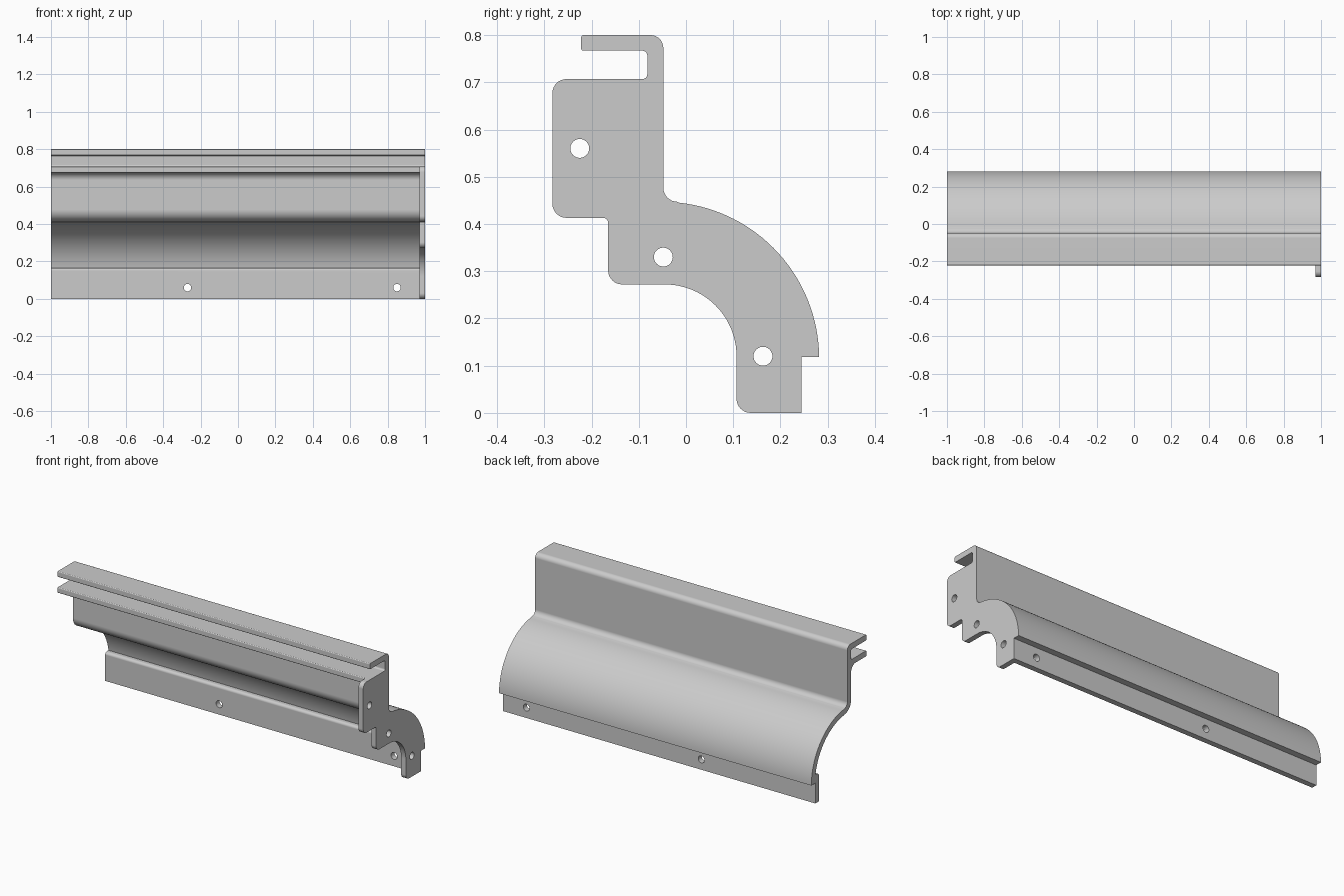
import bpy, bmesh, math
from mathutils import Vector

cube = bpy.data.objects.get("Cube")
if cube:
    bpy.data.objects.remove(cube)

grey = bpy.data.materials.new("plain grey")
grey.use_nodes = True
grey.diffuse_color = (0.6, 0.6, 0.6, 1)
grey.node_tree.nodes["Principled BSDF"].inputs["Base Color"].default_value = (0.6, 0.6, 0.6, 1)


def arc(y, z, r, a0, a1, n=32):
    """Points on an arc in the y-z plane, angles in degrees."""
    angles = [math.radians(a0 + (a1 - a0) * i / n) for i in range(n + 1)]
    return [(y + r * math.cos(a), z + r * math.sin(a)) for a in angles]


def fillet(y, z, r, start, end):
    """Rounded corner at (y, z); start and end are unit directions along its two sides."""
    p, s, e = Vector((y, z)), Vector(start), Vector(end)
    c = p + (s + e) * r
    steps = [math.pi / 2 * i / 8 for i in range(9)]
    return [tuple(c - e * r * math.cos(t) - s * r * math.sin(t)) for t in steps]


UP, DOWN, FRONT, BACK = (0, 1), (0, -1), (-1, 0), (1, 0)


def extrude(name, outline, x0, x1):
    bm = bmesh.new()
    face = bm.faces.new([bm.verts.new((x0, y, z)) for y, z in outline])
    grown = bmesh.ops.extrude_face_region(bm, geom=[face])["geom"]
    moved = [v for v in grown if isinstance(v, bmesh.types.BMVert)]
    bmesh.ops.translate(bm, verts=moved, vec=(x1 - x0, 0, 0))
    bmesh.ops.recalc_face_normals(bm, faces=bm.faces)
    mesh = bpy.data.meshes.new(name)
    bm.to_mesh(mesh)
    bm.free()
    obj = bpy.data.objects.new(name, mesh)
    bpy.context.collection.objects.link(obj)
    mesh.materials.append(grey)
    return obj


def drill(obj, location, rotation, radius=0.02):
    bpy.ops.mesh.primitive_cylinder_add(vertices=32, radius=radius, depth=0.2,
                                        location=location, rotation=rotation)
    cutter = bpy.context.object
    cutter.hide_render = True
    cutter.data.materials.append(grey)
    mod = obj.modifiers.new("hole", "BOOLEAN")
    mod.operation = "DIFFERENCE"
    mod.solver = "EXACT"
    mod.object = cutter
    bpy.context.view_layer.objects.active = obj
    bpy.ops.object.modifier_apply(modifier=mod.name)
    bpy.data.objects.remove(cutter)


def finish(obj):
    bpy.ops.object.select_all(action="DESELECT")
    obj.select_set(True)
    bpy.context.view_layer.objects.active = obj
    bpy.ops.object.shade_smooth_by_angle(angle=math.radians(30))
    obj.modifiers.new("flat face normals", "WEIGHTED_NORMAL").keep_sharp = True


# Outline shared by rail and end plate: top lip, back wall, outer curve
top_lip = (fillet(-0.222, 0.767, 0.005, BACK, UP)
           + fillet(-0.222, 0.8, 0.005, DOWN, BACK)
           + fillet(-0.048, 0.8, 0.027, FRONT, DOWN))
back_curve = (fillet(-0.048, 0.447, 0.03, UP, BACK)
              + arc(-0.05, 0.115, 0.332, 84, 0.5))
foot_back = [(0.245, 0.118), (0.245, 0)]
channel = (fillet(-0.082, 0.707, 0.01, FRONT, UP)
           + fillet(-0.082, 0.767, 0.01, DOWN, FRONT))

# Long rail: thin folded sheet with a shelf and a foot strip
foot_front = [(0.213, 0)] + fillet(0.213, 0.165, 0.015, DOWN, BACK)
inner_curve = arc(-0.05, 0.115, 0.298, 9.7, 84) + arc(-0.018, 0.477, 0.064, 270, 180, 12)
shelf = (fillet(-0.082, 0.675, 0.04, DOWN, FRONT)
         + fillet(-0.222, 0.675, 0.005, BACK, UP)
         + fillet(-0.222, 0.707, 0.005, DOWN, BACK))
rail = extrude("rail", top_lip + back_curve + foot_back + foot_front
               + inner_curve + shelf + channel, -1, 0.97)
for x in (-0.27, 0.85):
    drill(rail, (x, 0.23, 0.06), (math.pi / 2, 0, 0))

# End plate: full-depth stepped bracket
plate_front = (fillet(0.107, 0, 0.03, BACK, UP)
               + arc(-0.045, 0.12, 0.152, 0, 90)
               + fillet(-0.165, 0.272, 0.03, BACK, UP)
               + fillet(-0.165, 0.413, 0.01, DOWN, FRONT)
               + fillet(-0.283, 0.413, 0.03, BACK, UP)
               + fillet(-0.283, 0.707, 0.03, DOWN, BACK))
plate = extrude("end_plate", top_lip + back_curve + foot_back + plate_front + channel, 0.97, 1)
for y, z in ((-0.225, 0.56), (-0.048, 0.33), (0.163, 0.12)):
    drill(plate, (0.985, y, z), (0, math.pi / 2, 0))

for part in (rail, plate):
    finish(part)
